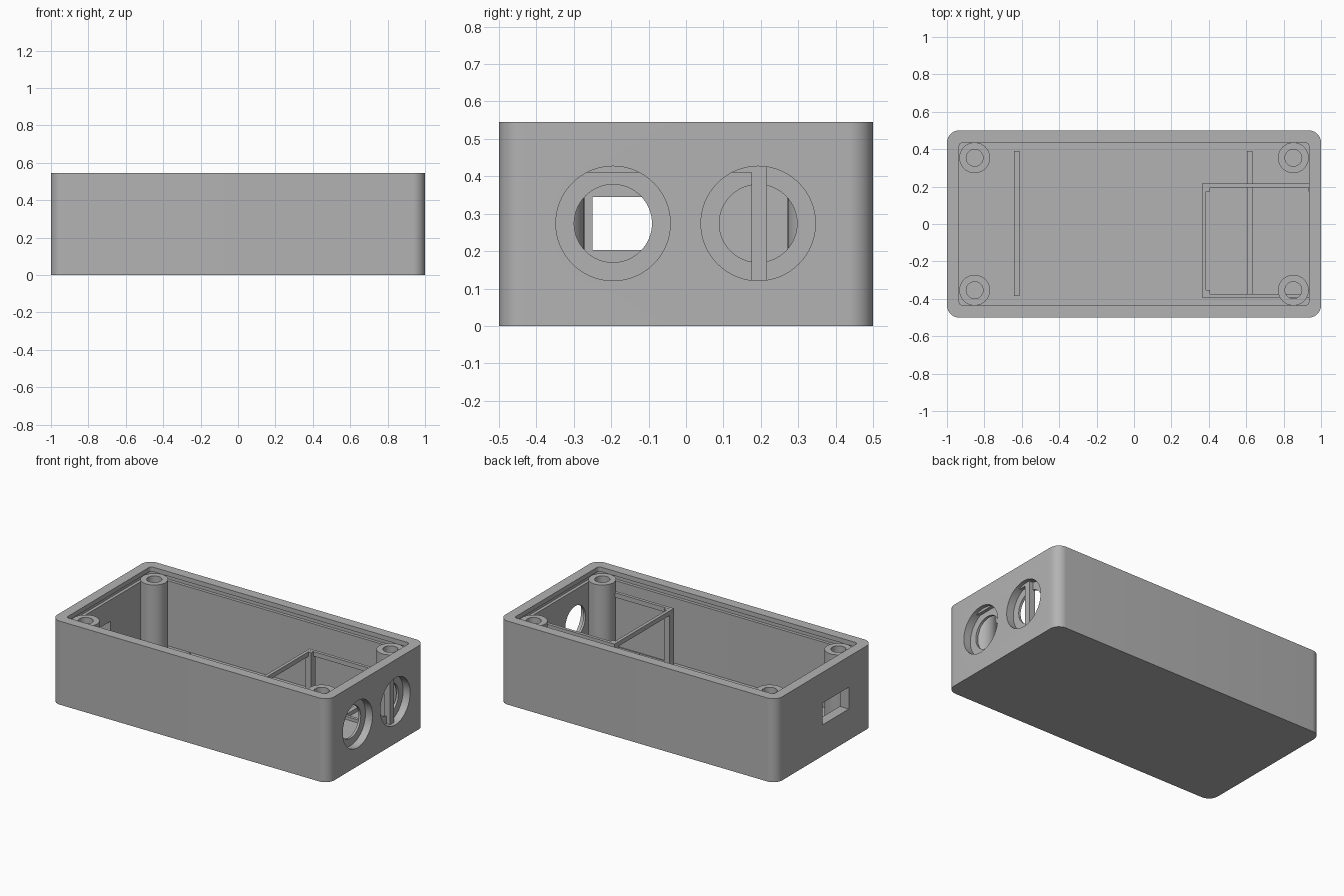
import bpy, bmesh, math
from mathutils import Matrix

cube = bpy.data.objects.get("Cube")
if cube:
    bpy.data.objects.remove(cube, do_unlink=True)

grey = bpy.data.materials.new("plain_grey")
grey.use_nodes = True
colour = (0.45, 0.45, 0.45, 1)
grey.diffuse_color = colour
grey.node_tree.nodes["Principled BSDF"].inputs["Base Color"].default_value = colour

HEIGHT, FLOOR, INNER_X, INNER_Y = 0.545, 0.06, 0.935, 0.435
POST_TOP = 0.515


def add(name, bm):
    bmesh.ops.recalc_face_normals(bm, faces=bm.faces)
    mesh = bpy.data.meshes.new(name)
    bm.to_mesh(mesh)
    bm.free()
    mesh.materials.append(grey)
    ob = bpy.data.objects.new(name, mesh)
    bpy.context.collection.objects.link(ob)
    return ob


def rounded_box(name, hx, hy, radius, z0, z1, steps=10):
    bm = bmesh.new()
    verts = []
    for q, (sx, sy) in enumerate([(1, 1), (-1, 1), (-1, -1), (1, -1)]):
        for i in range(steps + 1):
            a = (q + i / steps) * math.pi / 2
            verts.append(bm.verts.new((sx * (hx - radius) + radius * math.cos(a),
                                       sy * (hy - radius) + radius * math.sin(a), z0)))
    face = bm.faces.new(verts)
    top = bmesh.ops.extrude_face_region(bm, geom=[face])["geom"]
    bmesh.ops.translate(bm, verts=[v for v in top if isinstance(v, bmesh.types.BMVert)],
                        vec=(0, 0, z1 - z0))
    return add(name, bm)


def box_into(bm, x0, x1, y0, y1, z0, z1):
    m = (Matrix.Translation(((x0 + x1) / 2, (y0 + y1) / 2, (z0 + z1) / 2))
         @ Matrix.Diagonal((x1 - x0, y1 - y0, z1 - z0, 1)))
    bmesh.ops.create_cube(bm, size=1, matrix=m)


def box(name, *bounds):
    bm = bmesh.new()
    box_into(bm, *bounds)
    return add(name, bm)


def cylinder(name, radius, length, centre, along_x=False):
    bm = bmesh.new()
    m = Matrix.Translation(centre)
    if along_x:
        m = m @ Matrix.Rotation(math.pi / 2, 4, "Y")
    bmesh.ops.create_cone(bm, cap_ends=True, segments=64, radius1=radius,
                          radius2=radius, depth=length, matrix=m)
    return add(name, bm)


def activate(ob):
    bpy.ops.object.select_all(action="DESELECT")
    ob.select_set(True)
    bpy.context.view_layer.objects.active = ob


def cut(ob, cutter):
    cutter.hide_render = True
    mod = ob.modifiers.new("cut", "BOOLEAN")
    mod.operation, mod.solver, mod.object = "DIFFERENCE", "EXACT", cutter
    activate(ob)
    bpy.ops.object.modifier_apply(modifier=mod.name)
    bpy.data.objects.remove(cutter, do_unlink=True)


def smooth(ob):
    activate(ob)
    bpy.ops.object.shade_smooth_by_angle(angle=math.radians(30))


# Case shell with open top and a groove under the rim
case = rounded_box("case_shell", 1, 0.5, 0.065, 0, HEIGHT)
cut(case, rounded_box("cavity", INNER_X, INNER_Y, 0.02, FLOOR, HEIGHT + 0.1))
cut(case, rounded_box("rim_groove", INNER_X + 0.02, INNER_Y + 0.02, 0.03, 0.485, POST_TOP))

# Two stepped round ports on the left end
for y in (-0.195, 0.193):
    cut(case, cylinder("port_recess", 0.153, 0.1, (1, y, 0.274), True))
    cut(case, cylinder("port_hole", 0.104, 0.3, (1, y, 0.274), True))

# Rectangular socket window on the right end
cut(case, box("socket_window", -1.1, -0.9, -0.25, 0.02, 0.203, 0.345))
smooth(case)

# Hollow screw posts in the corners
for sx, side in ((-1, "right"), (1, "left")):
    for sy, end in ((-1, "front"), (1, "back")):
        x, y = sx * 0.852, sy * 0.354
        z0 = FLOOR - 0.01
        post = cylinder(f"screw_post_{end}_{side}", 0.082, POST_TOP - z0,
                        (x, y, (POST_TOP + z0) / 2))
        cut(post, cylinder("screw_hole", 0.045, 0.6, (x, y, POST_TOP)))
        smooth(post)

# Low ribs across the floor
for x, side in ((-0.627, "right"), (0.618, "left")):
    box(f"floor_rib_{side}", x - 0.015, x + 0.015, -0.385, 0.39, FLOOR - 0.01, 0.085)

# Open holder frame behind the ports: corner uprights and thin rails
X0, X1, Y0, Y1, TOP = 0.364, 0.975, -0.394, 0.217, 0.44
UPRIGHT, RAIL = 0.042, 0.021
bm = bmesh.new()
for x in (X0, X1 - UPRIGHT):
    for y in (Y0, Y1 - UPRIGHT):
        box_into(bm, x, x + UPRIGHT, y, y + UPRIGHT, FLOOR - 0.01, TOP - 0.001)
for z0, z1 in ((FLOOR - 0.01, FLOOR + 0.02), (0.41, TOP)):
    for x in (X0, X1 - RAIL):
        box_into(bm, x, x + RAIL, Y0, Y1, z0, z1)
    for y in (Y0, Y1 - RAIL):
        box_into(bm, X0, X1, y, y + RAIL, z0, z1)
add("holder_frame", bm)
